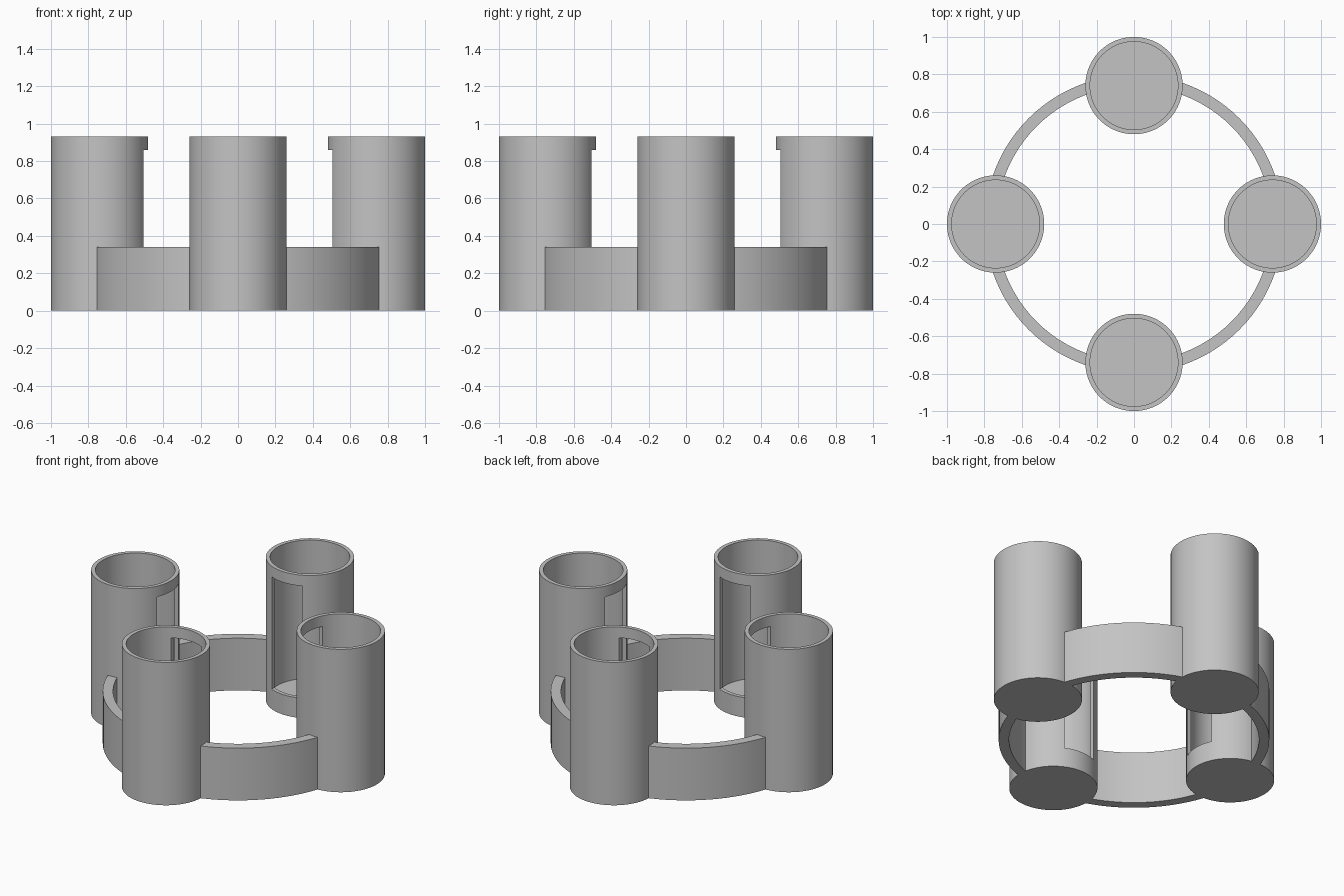
import bpy, bmesh
from math import cos, sin, pi, radians
from mathutils import Matrix

if "Cube" in bpy.data.objects:
    bpy.data.objects.remove(bpy.data.objects["Cube"])

HEIGHT, CUP_R, BORE_R, CENTRE = 0.93, 0.26, 0.235, 0.74
FLOOR, SEGMENTS = 0.03, 96
RING_IN, RING_OUT, RING_H = 0.737, 0.798, 0.34

grey = bpy.data.materials.new("plain grey")
grey.use_nodes = True
colour = (0.55, 0.55, 0.55, 1)
grey.diffuse_color = colour
grey.node_tree.nodes["Principled BSDF"].inputs["Base Color"].default_value = colour


def make_object(name, bm):
    bmesh.ops.recalc_face_normals(bm, faces=bm.faces)
    mesh = bpy.data.meshes.new(name)
    bm.to_mesh(mesh)
    bm.free()
    mesh.materials.append(grey)
    obj = bpy.data.objects.new(name, mesh)
    bpy.context.collection.objects.link(obj)
    return obj


def lathe(name, profile, closed=False):
    """Revolve (radius, z) points about z; open profiles get flat end caps."""
    bm = bmesh.new()
    rings = [[bm.verts.new((r * cos(2 * pi * i / SEGMENTS), r * sin(2 * pi * i / SEGMENTS), z))
              for i in range(SEGMENTS)] for r, z in profile]
    pairs = list(zip(rings, rings[1:]))
    if closed:
        pairs.append((rings[-1], rings[0]))
    else:
        bm.faces.new(rings[0])
        bm.faces.new(rings[-1])
    for a, b in pairs:
        for i in range(SEGMENTS):
            j = (i + 1) % SEGMENTS
            bm.faces.new((a[i], a[j], b[j], b[i]))
    return make_object(name, bm)


def box(name, low, high):
    bm = bmesh.new()
    bmesh.ops.create_cube(bm, size=1)
    for v in bm.verts:
        v.co = [h if c > 0 else l for c, l, h in zip(v.co, low, high)]
    return make_object(name, bm)


def cut(target, cutter):
    mod = target.modifiers.new("cut", "BOOLEAN")
    mod.operation, mod.solver, mod.object = "DIFFERENCE", "EXACT", cutter
    bpy.context.view_layer.objects.active = target
    bpy.ops.object.modifier_apply(modifier=mod.name)
    bpy.data.objects.remove(cutter)


def smooth(obj):
    bpy.ops.object.select_all(action="DESELECT")
    obj.select_set(True)
    bpy.context.view_layer.objects.active = obj
    bpy.ops.object.shade_smooth_by_angle(angle=radians(30))


# Connecting ring, trimmed away inside each cup
ring = lathe("connecting_ring", [(RING_IN, 0), (RING_OUT, 0), (RING_OUT, RING_H), (RING_IN, RING_H)], closed=True)

# Four hollow cups, each with a tall window facing the middle
for k, side in enumerate(("left", "back", "right", "front")):
    place = Matrix.Rotation(k * pi / 2, 4, "Z") @ Matrix.Translation((CENTRE, 0, 0))

    cup = lathe(side + "_cup", [(CUP_R, 0), (CUP_R, HEIGHT), (BORE_R, HEIGHT), (BORE_R, FLOOR)])
    cut(cup, box("window_cutter", (-0.4, -0.11, 0.13), (-0.1, 0.11, 0.86)))
    cup.data.transform(place)
    smooth(cup)

    bore = lathe("bore_cutter", [(BORE_R + 0.01, -0.1), (BORE_R + 0.01, HEIGHT)])
    bore.data.transform(place)
    cut(ring, bore)
smooth(ring)
